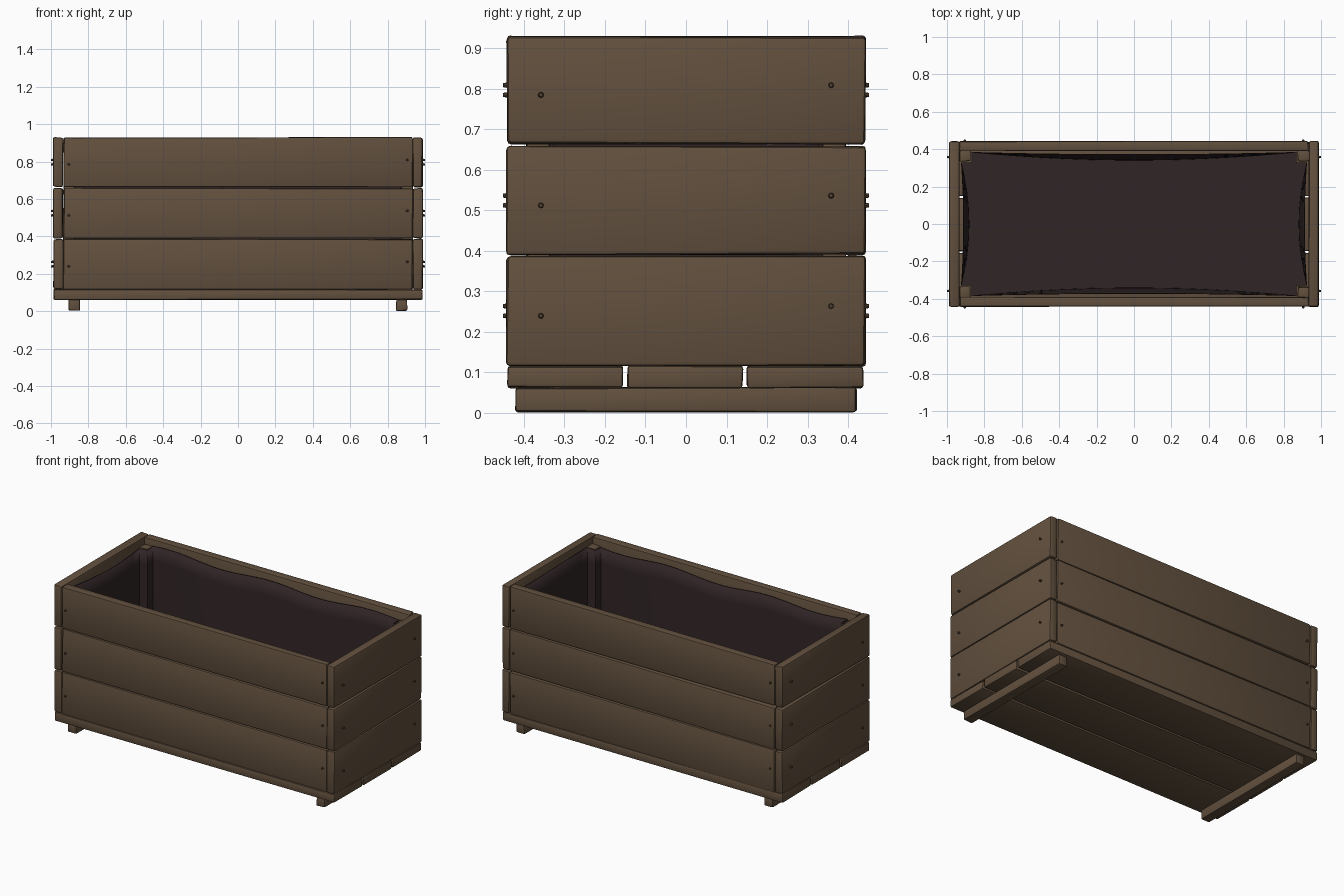
import bpy, bmesh, math, random
from mathutils import Matrix, Vector

random.seed(4)
cube = bpy.data.objects.get("Cube")
if cube:
    bpy.data.objects.remove(cube, do_unlink=True)


def material(name, rgb):
    m = bpy.data.materials.new(name)
    m.use_nodes = True
    color = (*rgb, 1)
    m.diffuse_color = color
    bsdf = next(n for n in m.node_tree.nodes if n.type == 'BSDF_PRINCIPLED')
    bsdf.inputs["Base Color"].default_value = color
    bsdf.inputs["Roughness"].default_value = 0.9
    return m


wood = material("weathered_wood", (0.122, 0.08, 0.048))
liner_mat = material("dark_liner", (0.03, 0.018, 0.019))
nail_mat = material("nail_brown", (0.08, 0.052, 0.033))


def finish(name, bm, mat):
    bmesh.ops.recalc_face_normals(bm, faces=bm.faces)
    mesh = bpy.data.meshes.new(name)
    bm.to_mesh(mesh)
    bm.free()
    mesh.materials.append(mat)
    ob = bpy.data.objects.new(name, mesh)
    bpy.context.collection.objects.link(ob)
    bpy.ops.object.select_all(action='DESELECT')
    ob.select_set(True)
    bpy.context.view_layer.objects.active = ob
    bpy.ops.object.shade_smooth_by_angle(angle=math.radians(40))
    return ob


def board(name, lo, hi, wobble=0.003, bevel=0.007):
    """Worn plank between two corners, with soft edges."""
    lo, hi = Vector(lo), Vector(hi)
    bm = bmesh.new()
    bmesh.ops.create_cube(bm, size=1)
    size, mid = hi - lo, (lo + hi) / 2
    for v in bm.verts:
        v.co = Vector([v.co[i] * size[i] + mid[i] for i in range(3)])
        v.co += Vector([random.uniform(-wobble, wobble) for _ in range(3)])
    bmesh.ops.bevel(bm, geom=bm.edges[:], offset=bevel, segments=2,
                    profile=0.5, affect='EDGES')
    return finish(name, bm, wood)


def nail(name, pos, direction):
    """Small domed nail head pointing outwards."""
    bm = bmesh.new()
    turn = Vector((0, 0, 1)).rotation_difference(Vector(direction)).to_matrix().to_4x4()
    bmesh.ops.create_cone(bm, cap_ends=True, segments=8, radius1=0.008, radius2=0.005,
                          depth=0.018, matrix=Matrix.Translation(pos) @ turn)
    finish(name, bm, nail_mat)


# Side walls: three rows of planks
rows = [(0.117, 0.386), (0.391, 0.657), (0.664, 0.929)]
sides = [("left", 1), ("right", -1)]
faces = [("front", -1), ("back", 1)]
for i, (z0, z1) in enumerate(rows, 1):
    zm = (z0 + z1) / 2
    for side, s in sides:
        x0, x1 = sorted((s * 0.936, s * 0.988))
        board(f"{side}_end_plank_{i}", (x0, -0.442, z0), (x1, 0.442, z1), bevel=0.01)
        for face, f in faces:
            nail(f"{side}_end_nail_{face}_{i}",
                 (s * 0.991, f * 0.358, zm + f * 0.012), (s, 0, 0))
    for face, f in faces:
        y0, y1 = sorted((f * 0.392, f * 0.441))
        board(f"{face}_plank_{i}", (-0.932, y0, z0), (0.932, y1, z1))
        for side, s in sides:
            nail(f"{face}_nail_{side}_{i}",
                 (s * 0.905, f * 0.442, zm - f * s * 0.012), (0, f, 0))

# Corner posts inside and foot rails below
for side, s in sides:
    x0, x1 = sorted((s * 0.875, s * 0.934))
    for face, f in faces:
        y0, y1 = sorted((f * 0.335, f * 0.393))
        board(f"{side}_{face}_post", (x0, y0, 0.115), (x1, y1, 0.885))
    x0, x1 = sorted((s * 0.845, s * 0.905))
    board(f"{side}_foot_rail", (x0, -0.421, 0.002), (x1, 0.421, 0.062), 0.002)

# Floor boards
for i, (y0, y1) in enumerate([(-0.44, -0.156), (-0.145, 0.14), (0.15, 0.437)], 1):
    board(f"floor_board_{i}", (-0.986, y0, 0.062), (0.986, y1, 0.116), 0.002)

# Liner: sagging cloth that goes around the posts
quarter = [(0.925, 0.0), (0.925, 0.328), (0.868, 0.328), (0.868, 0.385), (0.0, 0.385)]
corners = (quarter + [(-x, y) for x, y in quarter[-2:0:-1]] +
           [(-x, -y) for x, y in quarter] + [(x, -y) for x, y in quarter[-2:0:-1]])
outline = []
for a, b in zip(corners, corners[1:] + corners[:1]):
    a, b = Vector(a), Vector(b)
    steps = max(1, round((b - a).length / 0.09))
    outline += [a.lerp(b, k / steps) for k in range(steps)]

bm = bmesh.new()
rings = []
levels = 8
for k in range(levels + 1):
    t = k / levels
    ring = []
    for p in outline:
        x, y = p
        along_x = max(0, 1 - (x / 0.868) ** 2)
        along_y = max(0, 1 - (y / 0.328) ** 2)
        sag = 0.012 + 0.03 * t
        if abs(y) > 0.38:
            y -= math.copysign(sag * along_x, y)
        elif abs(x) > 0.92:
            x -= math.copysign(sag * along_y, x)
        z = 0.885 + 0.012 * math.sin(9 * x + 5 * y)
        ring.append(bm.verts.new((x, y, z + (0.13 - z) * t)))
    rings.append(ring)
n = len(outline)
for upper, lower in zip(rings, rings[1:]):
    for j in range(n):
        bm.faces.new((upper[j], upper[(j + 1) % n], lower[(j + 1) % n], lower[j]))
bm.faces.new(rings[-1])
liner = finish("liner", bm, liner_mat)
thick = liner.modifiers.new("Thickness", 'SOLIDIFY')
thick.thickness = 0.004
